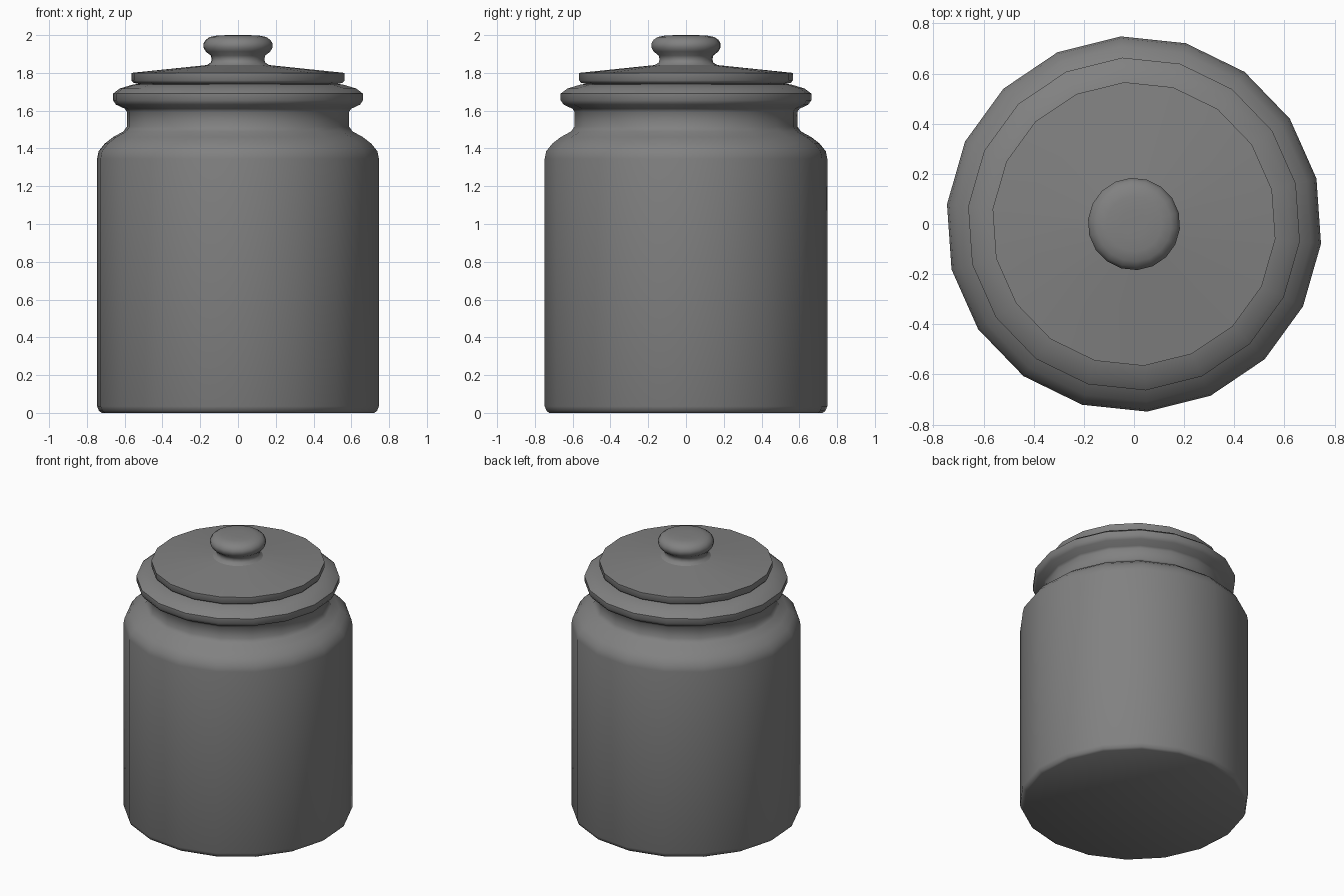
import bpy, bmesh, math

if "Cube" in bpy.data.objects:
    bpy.data.objects.remove(bpy.data.objects["Cube"])

SIDES = 18
OFFSET = math.radians(-6)

# Dark grey glaze
glaze = bpy.data.materials.new("dark_grey")
glaze.diffuse_color = (0.22, 0.22, 0.22, 1)
glaze.use_nodes = True
glaze.node_tree.nodes["Principled BSDF"].inputs["Base Color"].default_value = glaze.diffuse_color


def lathe(name, profile):
    """Revolve (radius, height) points about z, capping both ends."""
    bm = bmesh.new()
    rings = []
    for r, z in profile:
        rings.append([bm.verts.new((r * math.cos(OFFSET + 2 * math.pi * i / SIDES),
                                    r * math.sin(OFFSET + 2 * math.pi * i / SIDES), z))
                      for i in range(SIDES)])
    for a, b in zip(rings, rings[1:]):
        for i in range(SIDES):
            j = (i + 1) % SIDES
            bm.faces.new((a[i], a[j], b[j], b[i]))
    bm.faces.new(rings[0][::-1])
    bm.faces.new(rings[-1])
    mesh = bpy.data.meshes.new(name)
    bm.to_mesh(mesh)
    bm.free()
    mesh.materials.append(glaze)
    ob = bpy.data.objects.new(name, mesh)
    bpy.context.collection.objects.link(ob)
    bpy.ops.object.select_all(action='DESELECT')
    ob.select_set(True)
    bpy.context.view_layer.objects.active = ob
    bpy.ops.object.shade_smooth_by_angle(angle=math.radians(50))
    return ob


# Jar: base, straight wall, rounded shoulder, neck and rolled rim
lathe("jar_body", [
    (0.725, 0.0), (0.74, 0.01), (0.75, 0.035), (0.75, 1.345),
    (0.742, 1.385), (0.71, 1.425), (0.665, 1.46), (0.61, 1.49),
    (0.592, 1.515), (0.592, 1.595), (0.602, 1.61), (0.65, 1.632),
    (0.665, 1.655), (0.665, 1.69), (0.63, 1.717), (0.56, 1.738),
    (0.53, 1.742)])

# Lid: edge disc with a gently sloping top
lathe("lid", [
    (0.53, 1.742), (0.558, 1.748), (0.567, 1.76), (0.567, 1.80),
    (0.16, 1.842), (0.13, 1.845)])

# Knob: narrow stem flaring to a rounded button
lathe("lid_knob", [
    (0.165, 1.842), (0.145, 1.855), (0.14, 1.872), (0.145, 1.892),
    (0.172, 1.913), (0.184, 1.935), (0.184, 1.955), (0.172, 1.975),
    (0.15, 1.99), (0.11, 1.998), (0.05, 2.0)])
